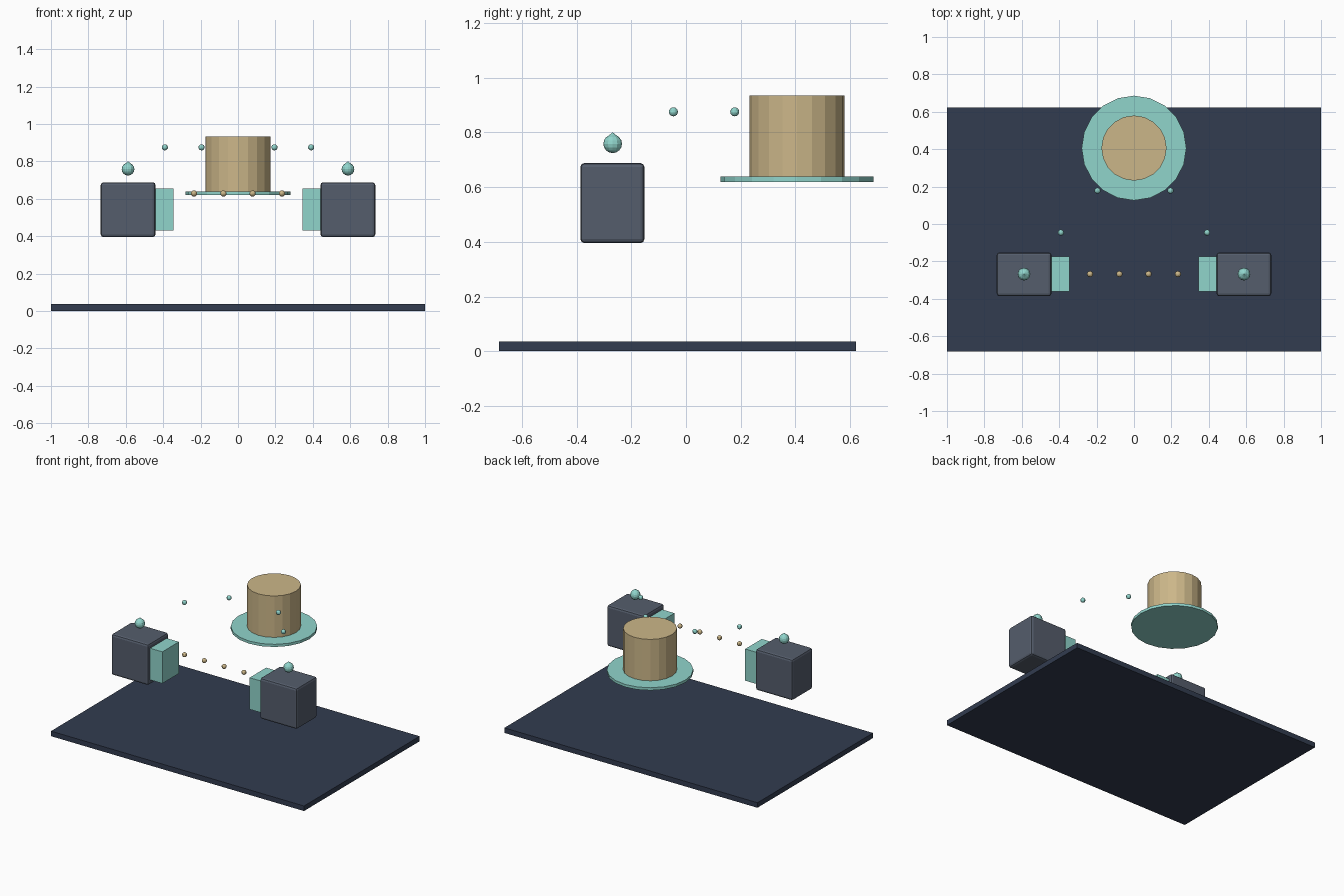
import bpy, bmesh
from mathutils import Matrix

if "Cube" in bpy.data.objects:
    bpy.data.objects.remove(bpy.data.objects["Cube"])


def material(name, rgb):
    m = bpy.data.materials.new(name)
    m.diffuse_color = (*rgb, 1)
    m.use_nodes = True
    m.node_tree.nodes["Principled BSDF"].inputs["Base Color"].default_value = m.diffuse_color
    return m


NAVY = material("navy", (0.032, 0.045, 0.08))
SLATE = material("slate", (0.09, 0.11, 0.15))
TEAL = material("teal", (0.28, 0.66, 0.60))
SAND = material("sand", (0.60, 0.47, 0.25))


def finish(name, bm, mat, loc):
    me = bpy.data.meshes.new(name)
    bm.to_mesh(me)
    bm.free()
    me.materials.append(mat)
    ob = bpy.data.objects.new(name, me)
    ob.location = loc
    bpy.context.collection.objects.link(ob)
    return ob


def box(name, lo, hi, mat, bevel=0):
    size = [b - a for a, b in zip(lo, hi)]
    bm = bmesh.new()
    bmesh.ops.create_cube(bm, size=1, matrix=Matrix.Diagonal((*size, 1)))
    ob = finish(name, bm, mat, [(a + b) / 2 for a, b in zip(lo, hi)])
    if bevel:
        mod = ob.modifiers.new("bevel", 'BEVEL')
        mod.width = bevel
        mod.segments = 2
    return ob


def cylinder(name, x, y, z0, z1, r, mat, sides=20):
    bm = bmesh.new()
    bmesh.ops.create_cone(bm, cap_ends=True, segments=sides,
                          radius1=r, radius2=r, depth=z1 - z0)
    return finish(name, bm, mat, (x, y, (z0 + z1) / 2))


def ball(name, loc, r, mat, tip=0, segs=12, rings=8):
    bm = bmesh.new()
    bmesh.ops.create_uvsphere(bm, u_segments=segs, v_segments=rings, radius=r)
    max(bm.verts, key=lambda v: v.co.z).co.z += tip
    return finish(name, bm, mat, loc)


# floor slab
box("base_plate", (-1, -0.683, 0), (1, 0.622, 0.036), NAVY)

# drum resting on its wide disc
cylinder("disc", 0, 0.406, 0.619, 0.638, 0.28, TEAL)
cylinder("drum", 0, 0.406, 0.636, 0.934, 0.174, SAND)

# mirrored side parts
for side, s in (("left", -1), ("right", 1)):
    def span(a, b):
        return sorted((s * a, s * b))

    x0, x1 = span(0.441, 0.734)
    box(f"{side}_block", (x0, -0.386, 0.395), (x1, -0.152, 0.688), SLATE, 0.015)
    x0, x1 = span(0.345, 0.46)
    box(f"{side}_inner_pad", (x0, -0.362, 0.429), (x1, -0.175, 0.655), TEAL)
    # pointed drop above each block
    ball(f"{side}_drop", (s * 0.588, -0.268, 0.758), 0.034, TEAL, tip=0.008)
    # floating beads leading to the drum
    ball(f"{side}_bead_front", (s * 0.391, -0.046, 0.875), 0.0165, TEAL)
    ball(f"{side}_bead_back", (s * 0.195, 0.178, 0.875), 0.0165, TEAL)
    # row of beads between the blocks
    for i, x in enumerate((0.078, 0.235)):
        ball(f"{side}_row_bead_{i + 1}", (s * x, -0.268, 0.628), 0.0165, SAND)
